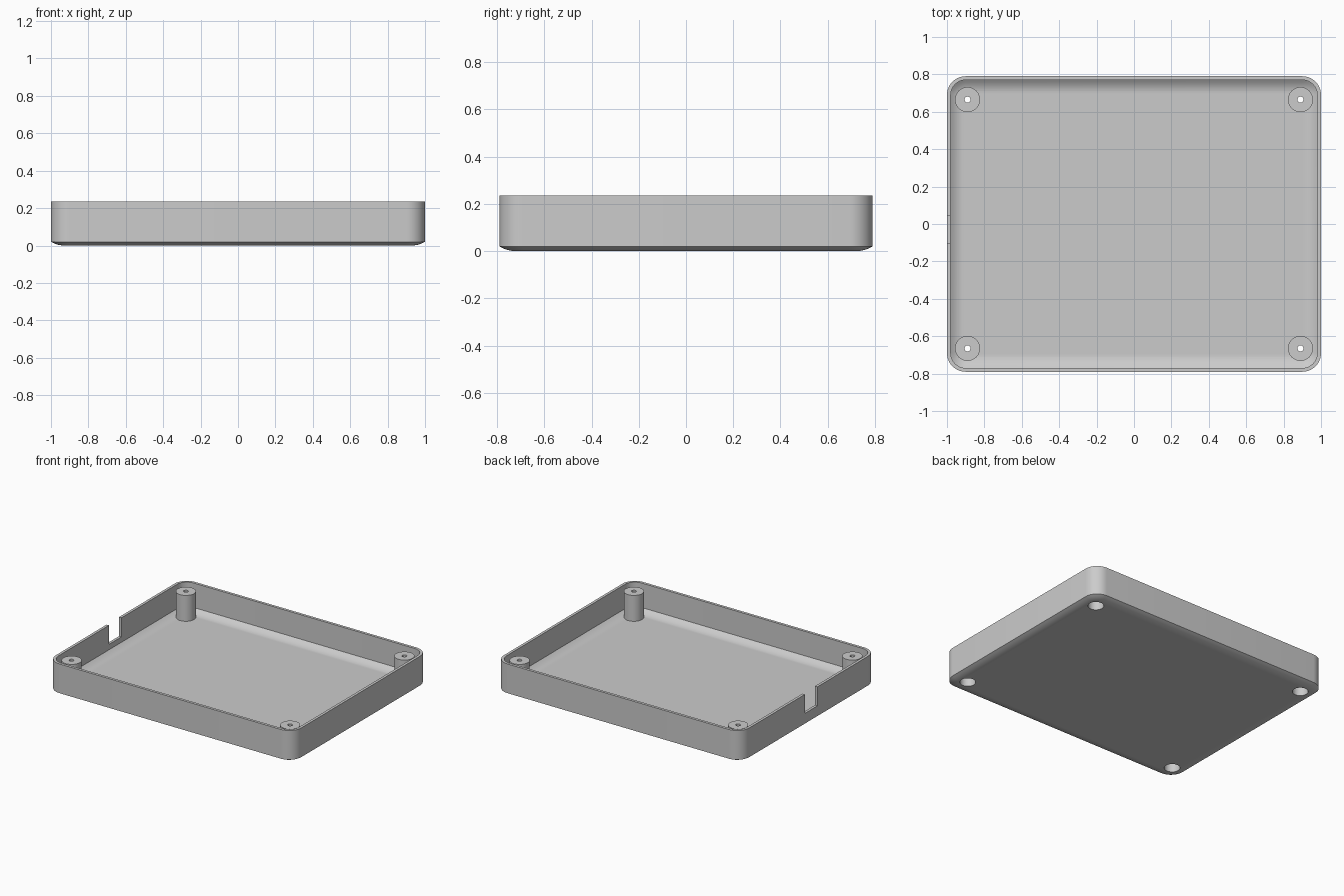
import bpy, bmesh, math
from mathutils import Matrix

if "Cube" in bpy.data.objects:
    bpy.data.objects.remove(bpy.data.objects["Cube"], do_unlink=True)

HALF_X, HALF_Y, HEIGHT = 1.0, 0.79, 0.235
CORNER, WALL = 0.1, 0.02
FLOOR, POST_TOP = 0.027, 0.218
POST_X, POST_Y = 0.89, 0.665
BORE, HOLE, POST_R = 0.053, 0.016, 0.067

grey = bpy.data.materials.new("plain grey")
grey.use_nodes = True
colour = (0.6, 0.6, 0.6, 1)
grey.diffuse_color = colour
grey.node_tree.nodes["Principled BSDF"].inputs["Base Color"].default_value = colour


def finish(name, bm):
    bmesh.ops.recalc_face_normals(bm, faces=bm.faces)
    mesh = bpy.data.meshes.new(name)
    bm.to_mesh(mesh)
    bm.free()
    mesh.materials.append(grey)
    obj = bpy.data.objects.new(name, mesh)
    bpy.context.collection.objects.link(obj)
    return obj


def smooth(obj):
    bpy.ops.object.select_all(action="DESELECT")
    obj.select_set(True)
    bpy.context.view_layer.objects.active = obj
    bpy.ops.object.shade_smooth_by_angle(angle=math.radians(25))


def rounded_ring(bm, inset, z, steps=10):
    """Rounded rectangle of vertices, shrunk by inset."""
    ring = []
    radius = CORNER - inset
    for quarter, (sx, sy) in enumerate(((1, 1), (-1, 1), (-1, -1), (1, -1))):
        for i in range(steps + 1):
            a = math.pi / 2 * (quarter + i / steps)
            ring.append(bm.verts.new((sx * (HALF_X - CORNER) + radius * math.cos(a),
                                      sy * (HALF_Y - CORNER) + radius * math.sin(a), z)))
    return ring


def bridge(bm, a, b):
    for i in range(len(a)):
        j = (i + 1) % len(a)
        bm.faces.new((a[i], a[j], b[j], b[i]))


def cut(target, cutter):
    mod = target.modifiers.new("cut", "BOOLEAN")
    mod.operation, mod.solver, mod.object = "DIFFERENCE", "EXACT", cutter
    bpy.context.view_layer.objects.active = target
    bpy.ops.object.modifier_apply(modifier=mod.name)
    bpy.data.objects.remove(cutter, do_unlink=True)


# Tray: curved underside, straight walls, curved edge round the inner floor
def sweep(start, width, base, rise, steps=6):
    return [(start + width * t / steps, base + rise * (1 - t / steps) ** 2)
            for t in range(steps + 1)]


outside = sweep(0, 0.07, 0, 0.02)
inside = sweep(WALL, 0.07, FLOOR, 0.028)
profile = outside[::-1] + [(0, HEIGHT), (WALL, HEIGHT)] + inside
bm = bmesh.new()
rings = [rounded_ring(bm, *p) for p in profile]
for a, b in zip(rings, rings[1:]):
    bridge(bm, a, b)
bm.faces.new(rings[0])
bm.faces.new(rings[-1])
tray = finish("tray", bm)

# Cable notch in the right wall
bm = bmesh.new()
bmesh.ops.create_cube(bm, size=1, matrix=Matrix.Translation((-1, -0.028, 0.245))
                      @ Matrix.Diagonal((0.2, 0.145, 0.3, 1)))
cut(tray, finish("notch_cutter", bm))

# Screw posts, bored from below, with a small hole through the top
post_profile = [(BORE, 0.012), (BORE, 0.12), (HOLE, 0.12), (HOLE, POST_TOP),
                (POST_R, POST_TOP), (POST_R, 0.012)]
SIDES = 40
for x, y, label in ((-1, -1, "front_right"), (1, -1, "front_left"),
                    (-1, 1, "back_right"), (1, 1, "back_left")):
    centre = (x * POST_X, y * POST_Y, 0)
    bm = bmesh.new()
    bmesh.ops.create_cone(bm, cap_ends=True, segments=SIDES, radius1=BORE, radius2=BORE,
                          depth=0.4, matrix=Matrix.Translation(centre))
    cut(tray, finish("bore_cutter", bm))

    bm = bmesh.new()
    loops = [[bm.verts.new((r * math.cos(math.tau * i / SIDES),
                            r * math.sin(math.tau * i / SIDES), z)) for i in range(SIDES)]
             for r, z in post_profile]
    for a, b in zip(loops, loops[1:] + loops[:1]):
        bridge(bm, a, b)
    post = finish("post_" + label, bm)
    post.location = centre
    smooth(post)

smooth(tray)
